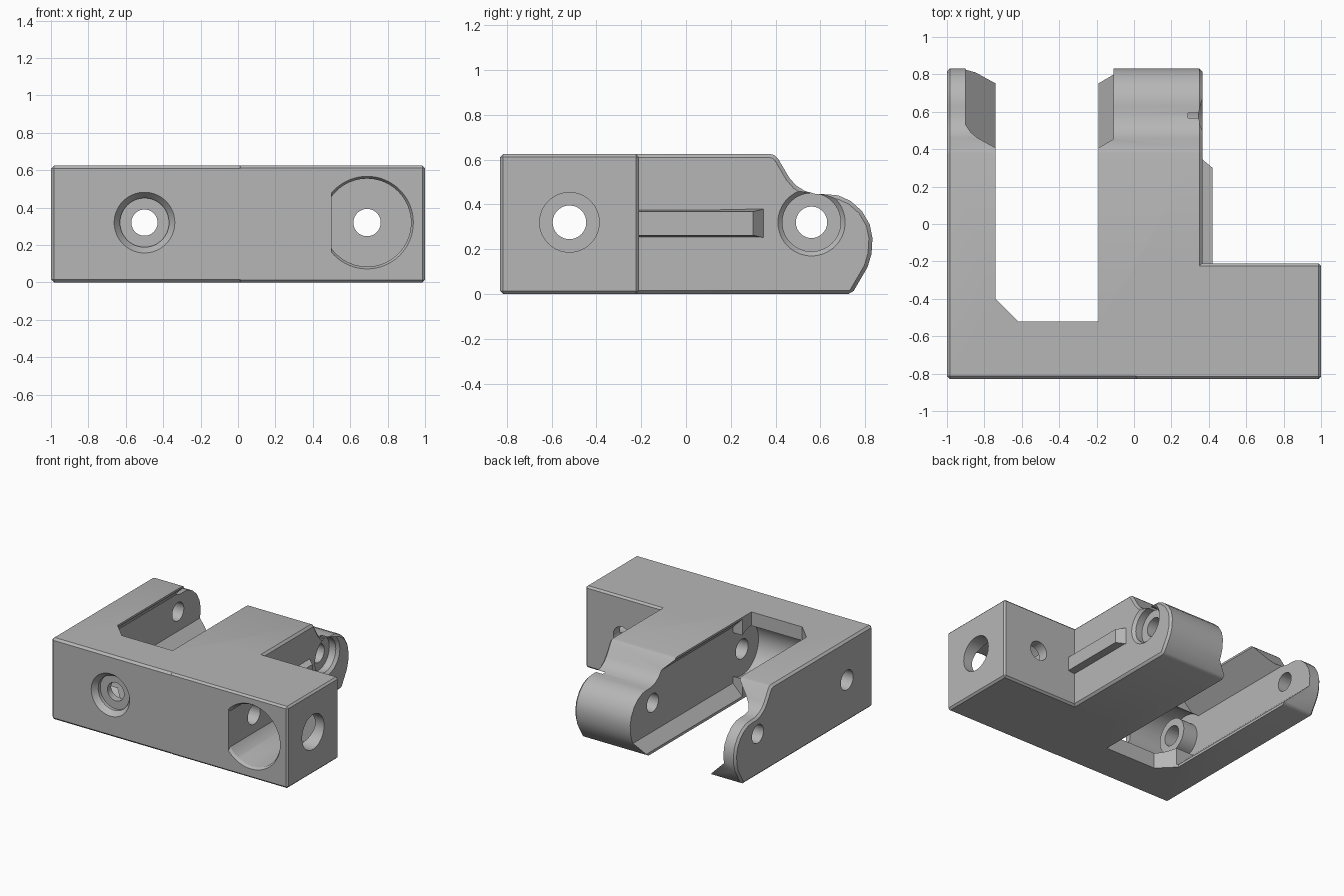
import bpy
import bmesh
import math
from mathutils import Vector, Matrix

cube = bpy.data.objects.get("Cube")
if cube:
    bpy.data.objects.remove(cube, do_unlink=True)

grey = bpy.data.materials.new("plain grey")
grey.use_nodes = True
grey.diffuse_color = (0.47, 0.47, 0.47, 1)
grey.node_tree.nodes["Principled BSDF"].inputs["Base Color"].default_value = grey.diffuse_color


def finish(name, bm):
    bmesh.ops.recalc_face_normals(bm, faces=bm.faces)
    mesh = bpy.data.meshes.new(name)
    bm.to_mesh(mesh)
    bm.free()
    mesh.materials.append(grey)
    obj = bpy.data.objects.new(name, mesh)
    bpy.context.collection.objects.link(obj)
    return obj


def prism(name, outline, axis, start, end):
    """Extrude a 2D outline along the x, y or z axis."""
    place = {"x": lambda a, b, t: (t, a, b),
             "y": lambda a, b, t: (a, t, b),
             "z": lambda a, b, t: (a, b, t)}[axis]
    bm = bmesh.new()
    face = bm.faces.new([bm.verts.new(place(a, b, start)) for a, b in outline])
    made = bmesh.ops.extrude_face_region(bm, geom=[face])
    shift = Vector(place(0, 0, end - start))
    bmesh.ops.translate(bm, vec=shift,
                        verts=[v for v in made["geom"] if isinstance(v, bmesh.types.BMVert)])
    return finish(name, bm)


def box(name, x, y, z):
    return prism(name, [(x[0], y[0]), (x[1], y[0]), (x[1], y[1]), (x[0], y[1])], "z", *z)


def rod(name, axis, start, end, across, height, r1, r2=None):
    """Round bar or cone along x or y, at the given cross position."""
    bm = bmesh.new()
    bmesh.ops.create_cone(bm, cap_ends=True, segments=64, radius1=r1,
                          radius2=r1 if r2 is None else r2, depth=end - start)
    mid = (start + end) / 2
    if axis == "x":
        turn, pos = Matrix.Rotation(math.pi / 2, 4, "Y"), (mid, across, height)
    else:
        turn, pos = Matrix.Rotation(-math.pi / 2, 4, "X"), (across, mid, height)
    bmesh.ops.transform(bm, matrix=Matrix.Translation(pos) @ turn, verts=bm.verts)
    return finish(name, bm)


def activate(obj):
    bpy.ops.object.select_all(action="DESELECT")
    obj.select_set(True)
    bpy.context.view_layer.objects.active = obj


def bevel(obj, width):
    mod = obj.modifiers.new("edge_chamfer", "BEVEL")
    mod.width = width
    mod.segments = 1
    mod.limit_method = "ANGLE"
    mod.angle_limit = math.radians(50)
    activate(obj)
    bpy.ops.object.modifier_apply(modifier=mod.name)


def combine(obj, other, operation):
    mod = obj.modifiers.new(operation, "BOOLEAN")
    mod.operation = operation
    mod.solver = "EXACT"
    mod.object = other
    activate(obj)
    bpy.ops.object.modifier_apply(modifier=mod.name)
    bpy.data.objects.remove(other, do_unlink=True)


def cut(other):
    combine(body, other, "DIFFERENCE")


def join(other):
    combine(body, other, "UNION")


AXIS_Z = 0.32
BORE_Y = -0.52
PIVOT_Y = 0.56

# Main body with the rounded hinge profile, plus the side block
side = [(-0.83, 0), (0.74, 0), (0.81, 0.12), (0.828, 0.18), (0.832, 0.25), (0.82, 0.31),
        (0.785, 0.37), (0.735, 0.415), (0.68, 0.44), (0.63, 0.445), (0.58, 0.446),
        (0.53, 0.46), (0.49, 0.485), (0.46, 0.52), (0.41, 0.605), (0.395, 0.62),
        (0.375, 0.625), (-0.83, 0.625)]
body = prism("hinge_bracket", side, "x", -1, 0.365)
bevel(body, 0.016)
block = box("side_block", (0, 1), (-0.83, -0.21), (0, 0.625))
bevel(block, 0.014)
join(block)

# Slot between the two arms, with one chamfered corner
cut(prism("slot", [(-0.74, 1), (-0.74, -0.4), (-0.62, -0.52), (-0.19, -0.52), (-0.19, 1)],
          "z", -0.1, 0.8))

# Sloped channels inside both arms and a round trough across the slot floor
channel = [(-0.9, 0.17), (-0.9, 0.46), (-0.74, 0.61), (-0.19, 0.61),
           (-0.11, 0.53), (-0.11, 0.1), (-0.19, 0.02), (-0.74, 0.02)]
cut(prism("channel", channel, "y", -0.41, 1))
cut(rod("trough", "x", -0.9, -0.11, BORE_Y, AXIS_Z, 0.2))
join(rod("bore_boss", "x", -0.93, -0.78, BORE_Y, AXIS_Z, 0.13))

# Large flat-sided pocket in the front, with a chamfered rim
for start, end, r1, r2 in ((-0.85, -0.81, 0.26, 0.235), (-0.82, -0.29, 0.235, 0.235)):
    pocket = rod("pocket", "y", start, end, 0.69, AXIS_Z, r1, r2)
    combine(pocket, box("pocket_flat", (0.2, 0.5), (-1, 0), (-0.1, 0.8)), "DIFFERENCE")
    cut(pocket)
cut(rod("pocket_screw_hole", "y", -0.4, -0.1, 0.69, AXIS_Z, 0.073))

# Front screw hole with a flared recess
cut(rod("recess_flare", "y", -0.84, -0.79, -0.5, AXIS_Z, 0.17, 0.131))
cut(rod("recess", "y", -0.81, -0.765, -0.5, AXIS_Z, 0.131))
cut(rod("front_screw_hole", "y", -0.9, -0.45, -0.5, AXIS_Z, 0.07))

# Long cross bore and its wide entry in the side block
cut(rod("cross_bore", "x", -1.1, 0.6, BORE_Y, AXIS_Z, 0.075))
cut(rod("bore_entry", "x", 0.7, 1.1, BORE_Y, AXIS_Z, 0.133))

# Pivot hole through both arms, with its round seat
cut(rod("pivot_hole", "x", -1.1, 0.6, PIVOT_Y, AXIS_Z, 0.07))
cut(rod("pivot_seat", "x", 0.29, 0.5, PIVOT_Y, AXIS_Z, 0.13))
cut(rod("pivot_seat_rim", "x", 0.345, 0.37, PIVOT_Y, AXIS_Z, 0.13, 0.155))

# Raised guide rail with a sloped end and slightly sloped sides
rail = prism("guide_rail", [(0.33, -0.25), (0.42, -0.25), (0.42, 0.3), (0.36, 0.35), (0.33, 0.35)],
             "z", 0.25, 0.38)
for v in rail.data.vertices:
    if v.co.x > 0.4:
        v.co.z += 0.012 if v.co.z < AXIS_Z else -0.012
join(rail)

body.data.materials.clear()
body.data.materials.append(grey)
for poly in body.data.polygons:
    poly.material_index = 0
activate(body)
bpy.ops.object.shade_smooth_by_angle(angle=math.radians(30))
